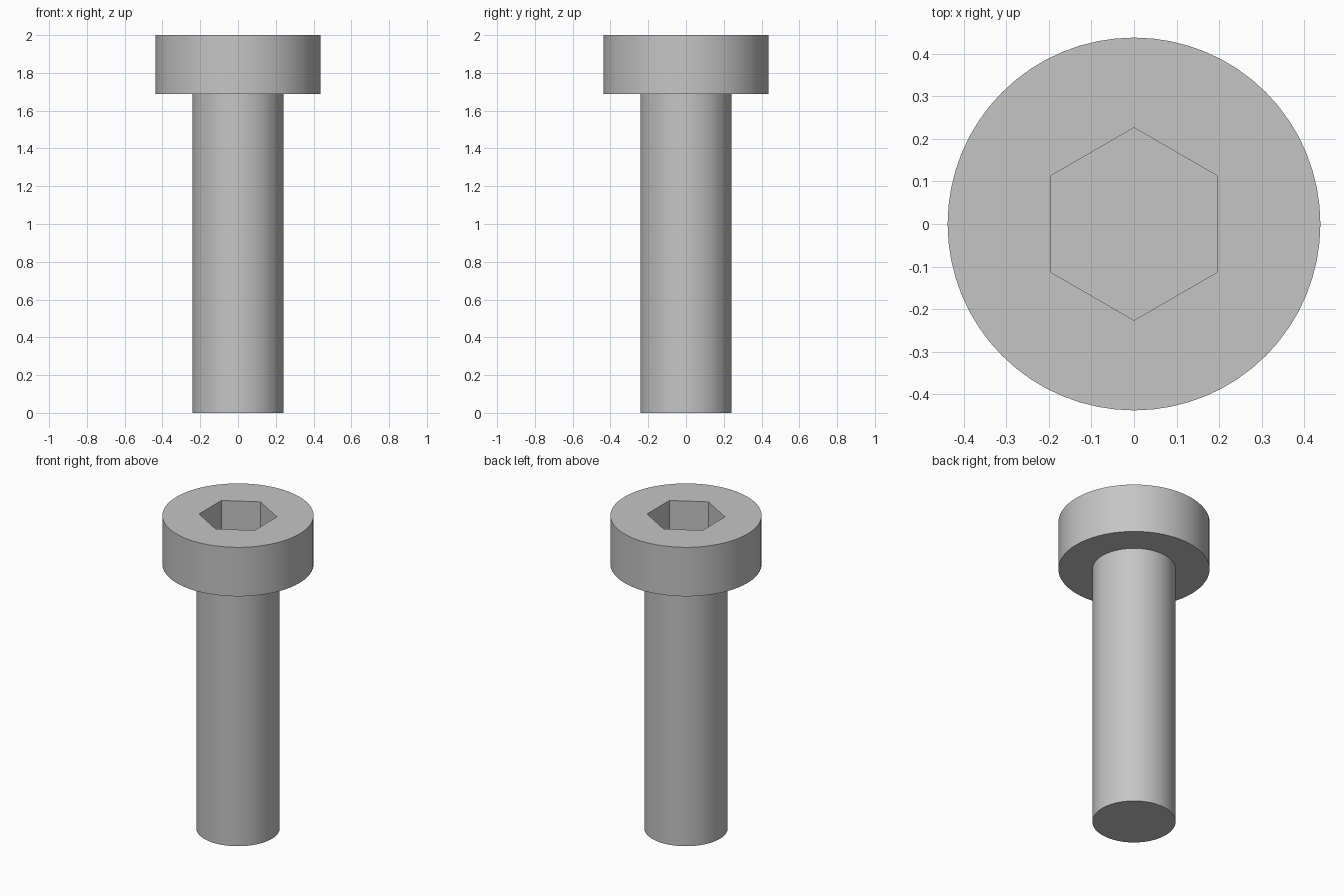
import bpy, bmesh, math
from mathutils import Matrix

cube = bpy.data.objects.get("Cube")
if cube:
    bpy.data.objects.remove(cube, do_unlink=True)

SEGMENTS = 64
SHAFT_R, HEAD_R = 0.241, 0.4375
HEAD_Z, TOP_Z = 1.687, 2.0
SOCKET_R, SOCKET_DEPTH = 0.226, 0.24

steel = bpy.data.materials.new("steel_grey")
steel.use_nodes = True
grey = (0.56, 0.56, 0.56, 1)
steel.diffuse_color = grey
steel.node_tree.nodes["Principled BSDF"].inputs["Base Color"].default_value = grey


def add_object(name, bm):
    bmesh.ops.recalc_face_normals(bm, faces=bm.faces)
    mesh = bpy.data.meshes.new(name)
    bm.to_mesh(mesh)
    bm.free()
    mesh.materials.append(steel)
    obj = bpy.data.objects.new(name, mesh)
    bpy.context.collection.objects.link(obj)
    return obj


# Bolt body: stacked rings from the shaft tip to the head top, capped at both ends
bm = bmesh.new()
rings = []
for radius, z in ((SHAFT_R, 0), (SHAFT_R, HEAD_Z), (HEAD_R, HEAD_Z), (HEAD_R, TOP_Z)):
    ring = bmesh.ops.create_circle(bm, segments=SEGMENTS, radius=radius,
                                   matrix=Matrix.Translation((0, 0, z)))["verts"]
    rings.append(ring)
for low, high in zip(rings, rings[1:]):
    for i in range(SEGMENTS):
        j = (i + 1) % SEGMENTS
        bm.faces.new((low[i], low[j], high[j], high[i]))
bm.faces.new(rings[0])
bm.faces.new(rings[-1])
bolt = add_object("socket_head_bolt", bm)

# Hexagonal cutter, with corners toward the front and back
bm = bmesh.new()
bmesh.ops.create_cone(bm, cap_ends=True, segments=6, radius1=SOCKET_R, radius2=SOCKET_R,
                      depth=2 * SOCKET_DEPTH, matrix=Matrix.Translation((0, 0, TOP_Z)))
corner = max(bm.verts, key=lambda v: v.co.y).co
turn = math.pi / 2 - math.atan2(corner.y, corner.x)
bmesh.ops.rotate(bm, verts=bm.verts, matrix=Matrix.Rotation(turn, 3, "Z"))
cutter = add_object("socket_cutter", bm)
cutter.hide_render = True
cutter.display_type = "WIRE"

# Sink the hex socket into the head
cut = bolt.modifiers.new("hex_socket", "BOOLEAN")
cut.operation = "DIFFERENCE"
cut.solver = "EXACT"
cut.object = cutter
bpy.ops.object.select_all(action="DESELECT")
bpy.context.view_layer.objects.active = bolt
bolt.select_set(True)
bpy.ops.object.modifier_apply(modifier=cut.name)
bpy.data.objects.remove(cutter, do_unlink=True)
bpy.ops.object.shade_smooth_by_angle(angle=math.radians(30))
